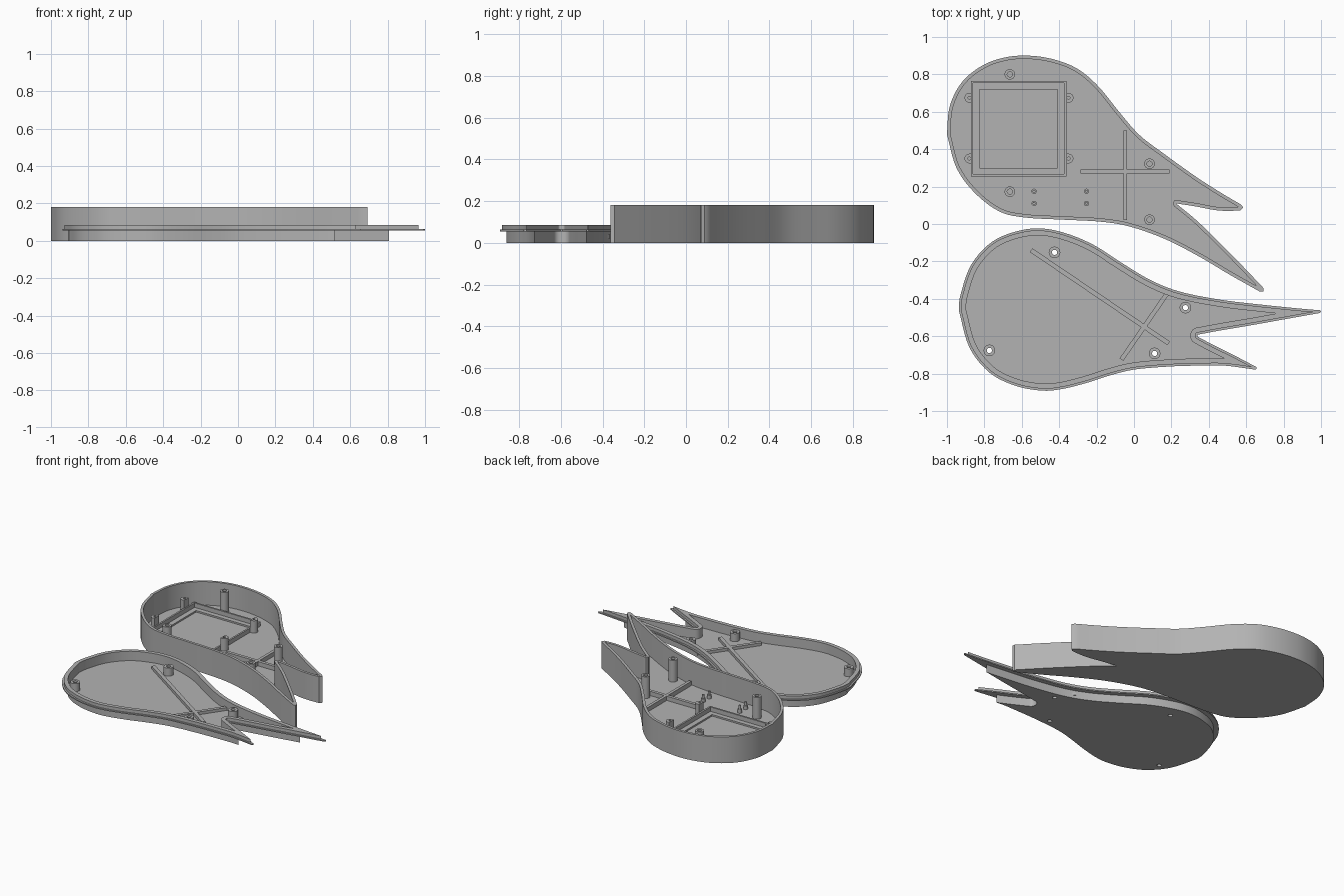
import bpy, bmesh, math
from mathutils import Vector
from mathutils.geometry import intersect_line_line_2d as cross2d

if "Cube" in bpy.data.objects:
    bpy.data.objects.remove(bpy.data.objects["Cube"])

grey = bpy.data.materials.new("plain grey")
grey.diffuse_color = (0.45, 0.45, 0.45, 1)
grey.use_nodes = True
grey.node_tree.nodes["Principled BSDF"].inputs["Base Color"].default_value = grey.diffuse_color


def smooth(pts, steps=5):
    """Catmull-Rom through an open run of points; its ends stay sharp."""
    v = [Vector(p) for p in pts]
    if len(v) < 3:
        return v
    v = [2 * v[0] - v[1]] + v + [2 * v[-1] - v[-2]]
    out = []
    for a, b, c, d in zip(v, v[1:], v[2:], v[3:]):
        for k in range(steps):
            t = k / steps
            out.append(0.5 * (2 * b + (c - a) * t + (2 * a - 5 * b + 4 * c - d) * t * t
                              + (3 * b - a - 3 * c + d) * t ** 3))
    return out + [v[-2]]


def inset(loop, d):
    """Move a closed loop inward by d, rounding notches and trimming crossed tips."""
    n, out = len(loop), []
    area = sum(loop[i - 1].cross(loop[i]) for i in range(n))
    s = 1 if area > 0 else -1
    for i in range(n):
        p = loop[i]
        e1, e2 = (p - loop[i - 1]).normalized(), (loop[(i + 1) % n] - p).normalized()
        n1, n2 = Vector((-e1.y, e1.x)) * s, Vector((-e2.y, e2.x)) * s
        if e1.angle(e2) > 0.3:
            m = (n1 + n2).normalized()
            out += [p + q.normalized() * d for q in (n1, n1 + m, m, m + n2, n2)]
        else:
            out.append(p + (n1 + n2).normalized() * d)
    i = 0
    while i < len(out) - 3:
        for j in range(min(i + 50, len(out) - 2), i + 1, -1):
            x = cross2d(out[i], out[i + 1], out[j], out[j + 1])
            if x:
                out = out[:i + 1] + [x] + out[j + 1:]
                break
        i += 1
    return out


def circle(c, r, n=24):
    return [Vector((c[0] + r * math.cos(2 * math.pi * k / n),
                    c[1] + r * math.sin(2 * math.pi * k / n))) for k in range(n)]


def rect(x0, x1, y0, y1):
    return [Vector(p) for p in ((x0, y0), (x1, y0), (x1, y1), (x0, y1))]


def bar(a, b, w):
    a, b = Vector(a), Vector(b)
    t = (b - a).normalized()
    s = Vector((-t.y, t.x)) * w / 2
    return [a - s, b - s, b + s, a + s]


def slab(name, loops, z0, z1):
    """Flat prism from an outline; further loops inside it become holes."""
    cu = bpy.data.curves.new(name, 'CURVE')
    cu.dimensions, cu.fill_mode = '2D', 'BOTH'
    cu.extrude = (z1 - z0) / 2
    for loop in loops:
        sp = cu.splines.new('POLY')
        sp.points.add(len(loop) - 1)
        for q, p in zip(sp.points, loop):
            q.co = (p[0], p[1], 0, 1)
        sp.use_cyclic_u = True
    tmp = bpy.data.objects.new(name + "_outline", cu)
    bpy.context.collection.objects.link(tmp)
    dg = bpy.context.evaluated_depsgraph_get()
    me = bpy.data.meshes.new_from_object(tmp.evaluated_get(dg))
    bpy.data.objects.remove(tmp)
    bm = bmesh.new()
    bm.from_mesh(me)
    bmesh.ops.remove_doubles(bm, verts=bm.verts, dist=1e-5)
    bmesh.ops.translate(bm, verts=bm.verts, vec=(0, 0, (z0 + z1) / 2))
    bmesh.ops.recalc_face_normals(bm, faces=bm.faces)
    bm.to_mesh(me)
    bm.free()
    me.materials.clear()
    me.materials.append(grey)
    ob = bpy.data.objects.new(name, me)
    bpy.context.collection.objects.link(ob)
    bpy.ops.object.select_all(action='DESELECT')
    ob.select_set(True)
    bpy.context.view_layer.objects.active = ob
    bpy.ops.object.shade_smooth_by_angle(angle=math.radians(30))
    return ob


# ---- deep case outline: round head, two pointed tails
case_top = [(-1.0, .48), (-.985, .63), (-.917, .762), (-.80, .853), (-.666, .895), (-.53, .898),
            (-.40, .872), (-.29, .822), (-.185, .73), (-.08, .60), (.03, .475), (.165, .372),
            (.325, .257), (.46, .17), (.572, .104)]
case_notch = [(.57, .073), (.50, .07), (.43, .075), (.33, .094), (.225, .11)]
case_tail = [(.225, .11), (.35, .005), (.537, -.18), (.692, -.342)]
case_low = [(.672, -.361), (.51, -.27), (.35, -.175), (.165, -.08), (-.025, -.013), (-.185, .013),
            (-.40, .024), (-.585, .035), (-.72, .067), (-.853, .168), (-.95, .302), (-1.0, .48)]
case = (smooth(case_top) + [Vector((.584, .088))] + smooth(case_notch) + smooth(case_tail)[1:]
        + [Vector((.692, -.362))] + smooth(case_low)[:-1])
case_in = inset(case, 0.018)

# case floor with a tapering display pocket
pocket = rect(-.825, -.41, .30, .72)
slab("case_floor", [case, pocket], 0, .02)
slab("case_wall", [case, case_in], .02, .182)
slab("display_window", [pocket], .003, .009)
slab("display_pane", [rect(-.79, -.43, .33, .69)], 0, .003)
slab("display_pocket_back", [pocket, rect(-.79, -.43, .33, .69)], 0, .003)
slab("display_frame", [rect(-.872, -.362, .255, .765), rect(-.86, -.374, .267, .753)], .02, .05)

# mounting tabs beside the display
for side, cx in ((-1, -.88), (1, -.35)):
    for cy in (.675, .35):
        tab = [Vector((cx + side * .026 * math.cos(a), cy + .026 * math.sin(a)))
               for a in [math.pi * (k / 12 - .5) for k in range(13)]]
        tab += [Vector((cx - side * .012, cy + .026)), Vector((cx - side * .012, cy - .026))]
        slab("display_tab", [tab, circle((cx, cy), .008, 12)], .02, .105)

# case screw posts, locating pins and ribs
for c in ((-.664, .80), (-.664, .173), (.083, .322), (.083, .023)):
    slab("case_post", [circle(c, .028), circle(c, .014)], .02, .17)
for x in (-.534, -.254):
    for y in (.175, .11):
        slab("pin_base", [circle((x, y), .014, 16)], .02, .045)
        slab("pin_tip", [circle((x, y), .008, 16)], .045, .07)
slab("case_rib_long", [rect(-.057, -.037, .022, .50)], .02, .05)
slab("case_rib_cross", [rect(-.285, .19, .27, .292)], .02, .0495)

# ---- shallow lid outline
lid_top = [(-.937, -.46), (-.927, -.377), (-.87, -.217), (-.757, -.094), (-.612, -.035),
           (-.48, -.025), (-.345, -.056), (-.21, -.115), (-.078, -.20), (.083, -.297),
           (.243, -.361), (.457, -.404), (.67, -.43), (.885, -.452), (.993, -.461)]
lid_notch = [(.993, -.476), (.83, -.505), (.617, -.543), (.457, -.57), (.34, -.592)]
lid_tail = [(.34, -.602), (.43, -.65), (.537, -.703), (.655, -.765)]
lid_low = [(.645, -.778), (.483, -.757), (.35, -.757), (.19, -.762), (.003, -.778), (-.13, -.81),
           (-.265, -.853), (-.40, -.885), (-.505, -.89), (-.64, -.863), (-.773, -.794),
           (-.88, -.66), (-.937, -.46)]
lid = (smooth(lid_top) + [Vector((1, -.468))] + smooth(lid_notch) + smooth(lid_tail)
       + [Vector((.655, -.776))] + smooth(lid_low)[:-1])
lid_body, lid_in, lid_lip = inset(lid, .032), inset(lid, .038), inset(lid, .011)
lid_posts = ((-.425, -.152), (-.773, -.676), (.11, -.692), (.275, -.447))

# lid tray, flange and raised lip
slab("lid_floor", [lid_body] + [circle(c, .014) for c in lid_posts], 0, .02)
slab("lid_wall", [lid_body, lid_in], .02, .055)
slab("lid_flange", [lid, lid_in], .055, .063)
slab("lid_lip", [lid_lip, lid_in], .063, .085)

# lid screw posts and diagonal ribs
for c in lid_posts:
    slab("lid_post", [circle(c, .031), circle(c, .014)], .02, .075)
slab("lid_rib_long", [bar((-.55, -.14), (.185, -.638), .024)], .02, .04)
slab("lid_rib_cross", [bar((.178, -.37), (-.067, -.725), .024)], .02, .0395)
